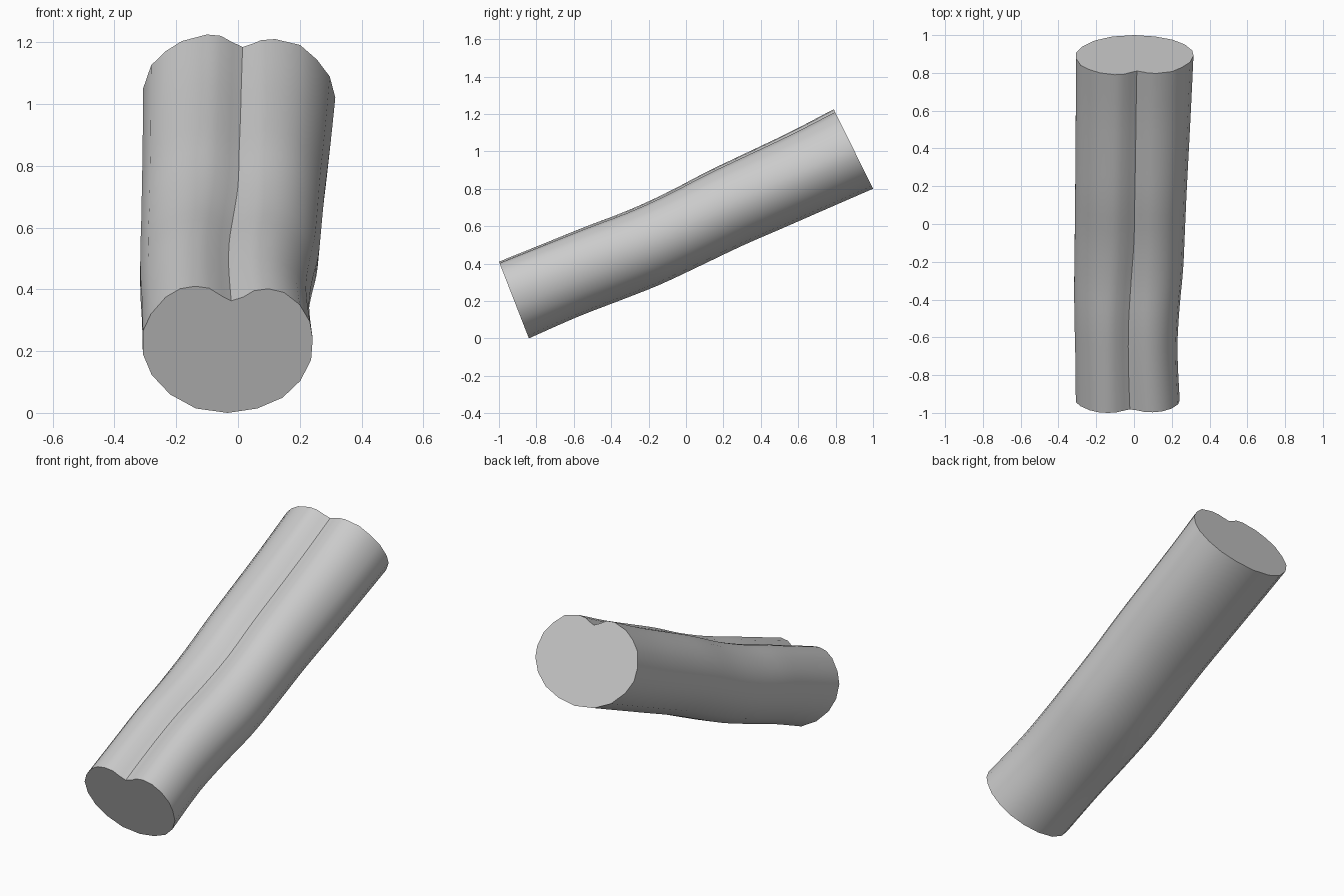
import bpy, bmesh

if "Cube" in bpy.data.objects:
    bpy.data.objects.remove(bpy.data.objects["Cube"])

grey = bpy.data.materials.new("light grey")
grey.diffuse_color = (0.6, 0.6, 0.6, 1)
grey.use_nodes = True
grey.node_tree.nodes["Principled BSDF"].inputs["Base Color"].default_value = grey.diffuse_color

# Grooved cross-section at each end: (u, v), u is -1 left, 0 groove, 1 right; v is 0 bottom, 1 top
FRONT = [(0, .885), (.15, .915), (.28, .965), (.46, .98), (.65, .95), (.84, .855), (.965, .72),
         (1, .585), (.98, .42), (.85, .255), (.63, .12), (.32, .035), (-.04, 0), (-.40, .035),
         (-.69, .145), (-.9, .30), (-1, .465), (-1, .645), (-.91, .78), (-.74, .915),
         (-.58, .98), (-.41, 1), (-.25, .985), (-.1, .92)]
BACK = [(0, .905), (.11, .93), (.2, .957), (.35, .965), (.62, .92), (.8, .81), (.94, .68),
        (1, .52), (.98, .39), (.85, .24), (.63, .115), (.32, .035), (-.04, 0), (-.40, .035),
        (-.69, .135), (-.9, .29), (-1, .44), (-1, .59), (-.92, .765), (-.78, .87),
        (-.61, .95), (-.36, 1), (-.22, .99), (-.1, .94)]

# Stations along the bend: bottom y, z; top y, z; left, groove and right x
STATIONS = [(-.84, .0, -1, .41, -.308, -.022, .242),
            (-.58, .115, -.74, .515, -.311, -.03, .23),
            (-.36, .20, -.53, .60, -.316, -.028, .24),
            (-.14, .287, -.32, .68, -.316, -.015, .26),
            (.08, .39, -.11, .775, -.313, 0, .27),
            (.30, .495, .11, .89, -.311, .004, .28),
            (.53, .595, .33, .995, -.309, .008, .292),
            (.77, .70, .56, 1.105, -.308, .011, .304),
            (1.0, .80, .79, 1.225, -.307, .015, .315)]


def smooth(a, b, c, d, t):
    """Catmull-Rom blend between b and c."""
    return b + .5 * t * (c - a + t * (2 * a - 5 * b + 4 * c - d + t * (3 * (b - c) + d - a)))


def station(f):
    last = len(STATIONS) - 1
    i = min(int(f), last - 1)
    rows = [STATIONS[max(0, min(last, i + k))] for k in (-1, 0, 1, 2)]
    return [smooth(*vals, f - i) for vals in zip(*rows)]


# Loft the cross-section along the stations
bm = bmesh.new()
STEPS = 24
rings = []
for s in range(STEPS + 1):
    t = s / STEPS
    by, bz, ty, tz, left, groove, right = station(t * (len(STATIONS) - 1))
    ring = []
    for (u0, v0), (u1, v1) in zip(FRONT, BACK):
        u, v = u0 + (u1 - u0) * t, v0 + (v1 - v0) * t
        x = groove + u * ((right - groove) if u > 0 else (groove - left))
        ring.append(bm.verts.new((x, by + (ty - by) * v, bz + (tz - bz) * v)))
    rings.append(ring)
n = len(FRONT)
for a, b in zip(rings, rings[1:]):
    for i in range(n):
        j = (i + 1) % n
        bm.faces.new((a[i], a[j], b[j], b[i]))

# Flat end caps
bm.faces.new(rings[0])
bm.faces.new(rings[-1])
bmesh.ops.recalc_face_normals(bm, faces=bm.faces)

mesh = bpy.data.meshes.new("grooved_bar")
bm.to_mesh(mesh)
bm.free()
mesh.materials.append(grey)
bar = bpy.data.objects.new("grooved_bar", mesh)
bpy.context.collection.objects.link(bar)
bpy.context.view_layer.objects.active = bar
bar.select_set(True)
bpy.ops.object.shade_smooth_by_angle(angle=0.6)
